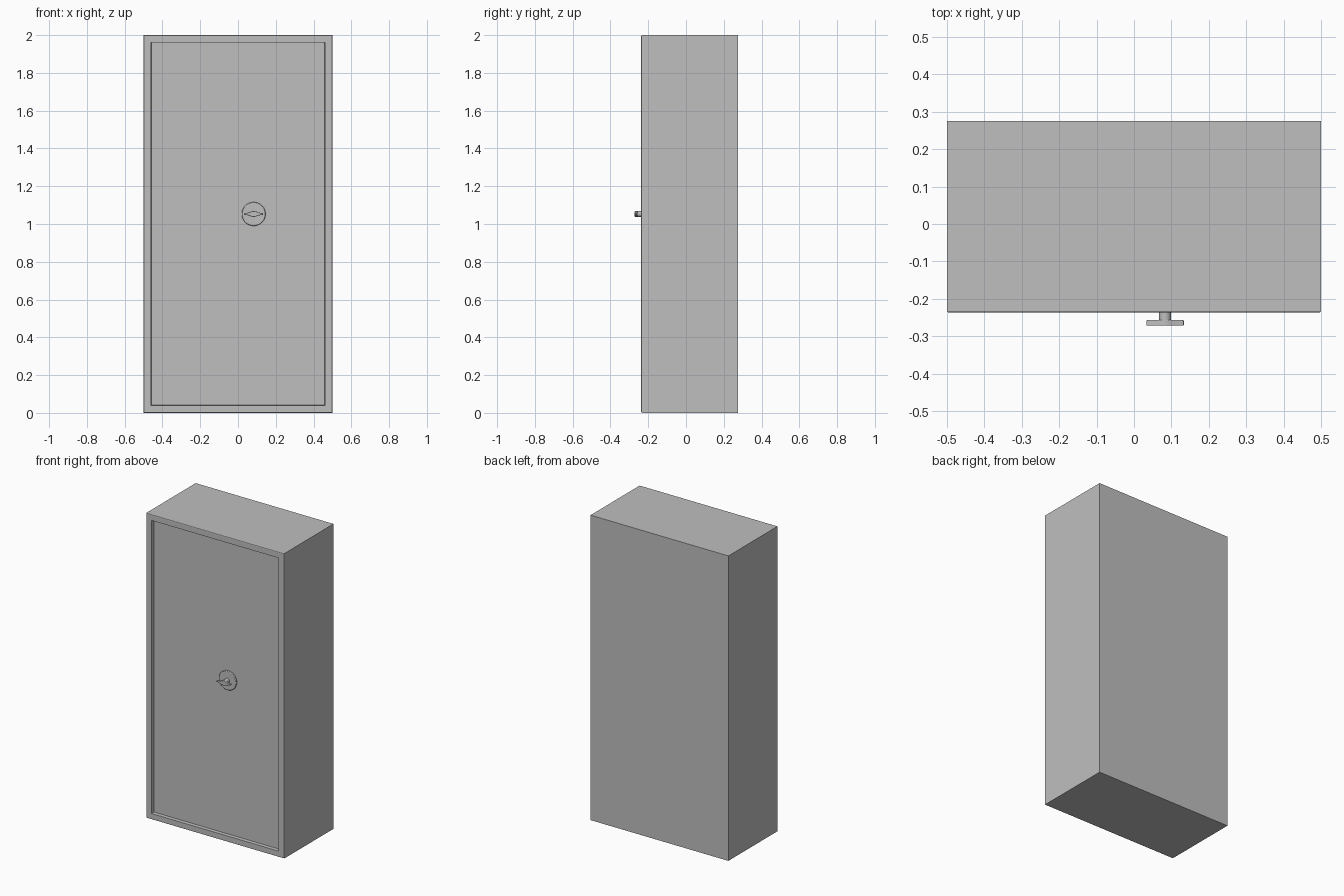
import bpy, bmesh, math

old = bpy.data.objects.get("Cube")
if old:
    bpy.data.objects.remove(old)

grey = bpy.data.materials.new("grey metal")
grey.use_nodes = True
grey.diffuse_color = (0.52, 0.52, 0.52, 1)
grey.node_tree.nodes["Principled BSDF"].inputs["Base Color"].default_value = (0.52, 0.52, 0.52, 1)

FRONT, BACK, DOOR = -0.237, 0.275, -0.217
KNOB_X, KNOB_Z = 0.083, 1.053


def finish(name, bm):
    bmesh.ops.recalc_face_normals(bm, faces=bm.faces)
    mesh = bpy.data.meshes.new(name)
    bm.to_mesh(mesh)
    bm.free()
    mesh.materials.append(grey)
    obj = bpy.data.objects.new(name, mesh)
    bpy.context.collection.objects.link(obj)
    return obj


def box(bm, x0, x1, y0, y1, z0, z1):
    verts = bmesh.ops.create_cube(bm, size=1)["verts"]
    for v in verts:
        v.co.x = x1 if v.co.x > 0 else x0
        v.co.y = y1 if v.co.y > 0 else y0
        v.co.z = z1 if v.co.z > 0 else z0


def extrude_outline(name, points, y0, y1, bevel=0.0, smooth=False):
    """Solid from an (x, z) outline about the knob centre, from y0 back to y1."""
    bm = bmesh.new()
    face = bm.faces.new([bm.verts.new((KNOB_X + x, y0, KNOB_Z + z)) for x, z in points])
    out = bmesh.ops.extrude_face_region(bm, geom=[face])["geom"]
    for v in out:
        if isinstance(v, bmesh.types.BMVert):
            v.co.y = y1
    obj = finish(name, bm)
    if bevel:
        mod = obj.modifiers.new("soft rim", "BEVEL")
        mod.width, mod.segments = bevel, 2
        mod.limit_method, mod.angle_limit = "ANGLE", math.radians(50)
    if smooth:
        bpy.ops.object.select_all(action="DESELECT")
        obj.select_set(True)
        bpy.context.view_layer.objects.active = obj
        bpy.ops.object.shade_smooth_by_angle(angle=math.radians(30))
    return obj


def circle(radius, sides):
    turns = [2 * math.pi * i / sides for i in range(sides)]
    return [(radius * math.cos(a), radius * math.sin(a)) for a in turns]


# Cabinet shell with chamfered front edges and a recessed opening
bm = bmesh.new()
box(bm, -0.5, 0.5, FRONT, BACK, 0, 2)
rim = [e for e in bm.edges if all(v.co.y < 0 for v in e.verts)]
bmesh.ops.bevel(bm, geom=rim, offset=0.005, segments=2, profile=0.5, affect="EDGES")
front = min(bm.faces, key=lambda f: f.calc_center_median().y)
bmesh.ops.inset_region(bm, faces=[front], thickness=0.034, use_even_offset=True)
bmesh.ops.inset_region(bm, faces=[front], thickness=0.002, use_even_offset=True)
for v in front.verts:
    v.co.y = DOOR + 0.008
finish("cabinet_body", bm)

# Door panel set back inside the frame
bm = bmesh.new()
box(bm, -0.458, 0.458, DOOR, DOOR + 0.01, 0.042, 1.963)
finish("door", bm)

# Lock plate, spindle and pointed turning handle
extrude_outline("lock_plate", circle(0.063, 48), DOOR - 0.012, DOOR, 0.003, True)
extrude_outline("handle_spindle", circle(0.016, 24), -0.262, DOOR, 0, True)
quarter = [(0.05, 0.004), (0.03, 0.007), (0.016, 0.012), (0.006, 0.015)]
half = quarter + [(-x, z) for x, z in reversed(quarter)]
outline = half + [(-x, -z) for x, z in half]
extrude_outline("turning_handle", outline, -0.272, -0.257, 0.002, True)
